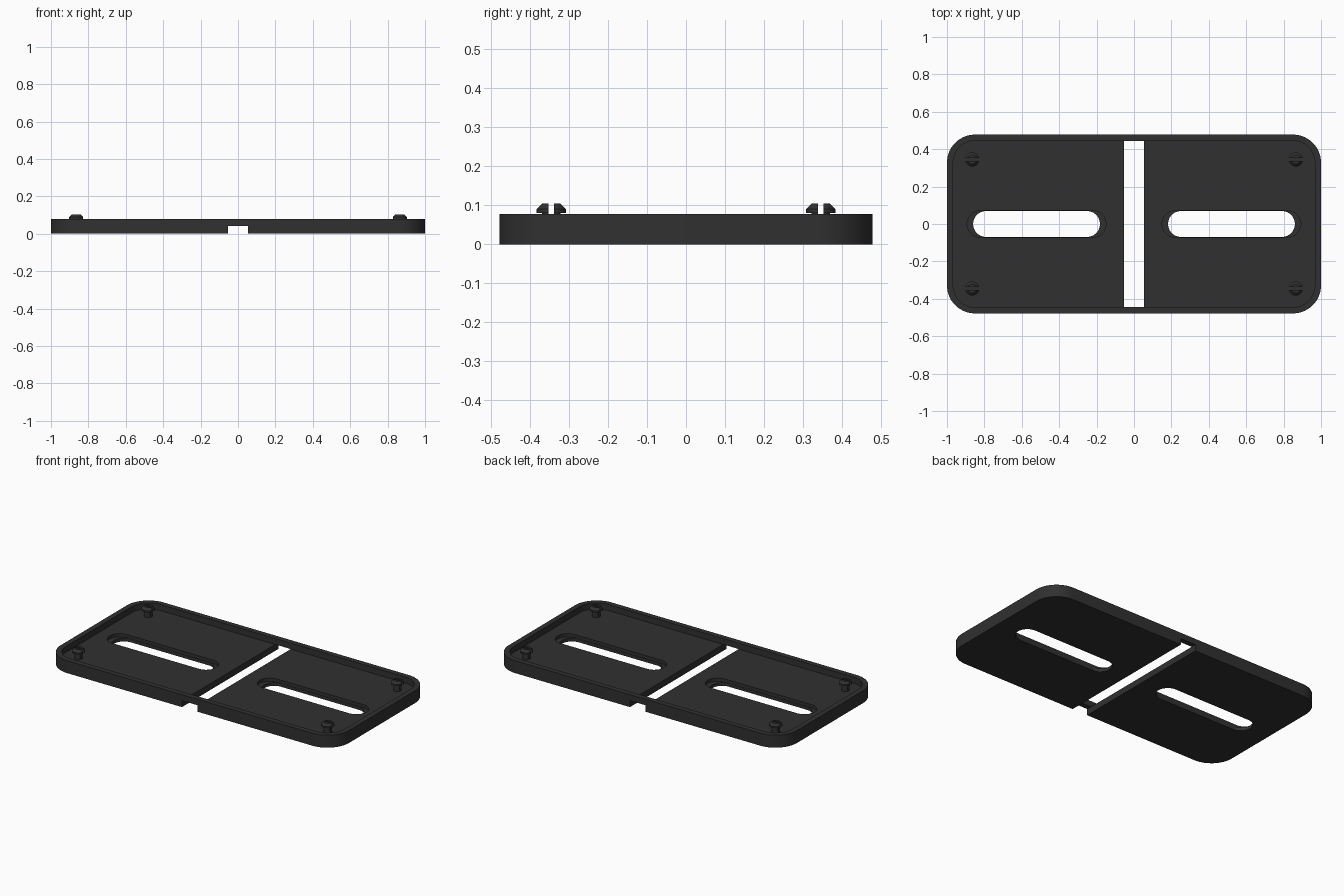
import bpy, bmesh, math

if "Cube" in bpy.data.objects:
    bpy.data.objects.remove(bpy.data.objects["Cube"])

mat = bpy.data.materials.new("dark grey plastic")
mat.diffuse_color = (0.03, 0.03, 0.03, 1)
mat.use_nodes = True
mat.node_tree.nodes["Principled BSDF"].inputs["Base Color"].default_value = mat.diffuse_color


def rounded(hx, hy, r, cx=0, n=14):
    """Outline of a rounded rectangle, counter-clockwise."""
    pts = []
    for q, (sx, sy) in enumerate([(1, 1), (-1, 1), (-1, -1), (1, -1)]):
        for i in range(n + 1):
            a = math.pi / 2 * (q + i / n)
            pts.append((cx + sx * (hx - r) + r * math.cos(a),
                        sy * (hy - r) + r * math.sin(a)))
    return pts


def prism(name, pts, z0, z1):
    bm = bmesh.new()
    face = bm.faces.new([bm.verts.new((x, y, z0)) for x, y in pts])
    ext = bmesh.ops.extrude_face_region(bm, geom=[face])
    verts = [v for v in ext["geom"] if isinstance(v, bmesh.types.BMVert)]
    bmesh.ops.translate(bm, verts=verts, vec=(0, 0, z1 - z0))
    bmesh.ops.remove_doubles(bm, verts=bm.verts, dist=1e-5)
    bmesh.ops.recalc_face_normals(bm, faces=bm.faces)
    return make(name, bm)


def make(name, bm):
    me = bpy.data.meshes.new(name)
    bm.to_mesh(me)
    bm.free()
    me.materials.append(mat)
    ob = bpy.data.objects.new(name, me)
    bpy.context.collection.objects.link(ob)
    return ob


def cut(ob, cutters):
    for c in cutters:
        m = ob.modifiers.new("cut", 'BOOLEAN')
        m.operation, m.solver, m.object = 'DIFFERENCE', 'EXACT', c
    bpy.context.view_layer.objects.active = ob
    for m in list(ob.modifiers):
        bpy.ops.object.modifier_apply(modifier=m.name)
    for c in cutters:
        bpy.data.objects.remove(c)


def smooth(ob):
    bpy.ops.object.select_all(action='DESELECT')
    ob.select_set(True)
    bpy.context.view_layer.objects.active = ob
    bpy.ops.object.shade_smooth_by_angle(angle=math.radians(30))


# Tray: shallow recess, centre channel, two long slots with stepped ends
FLOOR = 0.04
tray = prism("tray", rounded(1, 0.478, 0.15), 0, 0.078)
cutters = [
    prism("recess_cutter", rounded(0.967, 0.445, 0.117), FLOOR, 0.2),
    prism("channel_cutter", [(-0.054, -1), (0.054, -1), (0.054, 1), (-0.054, 1)],
          -0.1, FLOOR + 0.0005),
]
for s in (-1, 1):
    cutters.append(prism("slot_cutter", rounded(0.339, 0.069, 0.0689, s * 0.521), -0.1, 0.2))
    cutters.append(prism("step_cutter", rounded(0.371, 0.071, 0.0709, s * 0.521), 0.02, 0.2))
cut(tray, cutters)
smooth(tray)

# Split snap pegs: stem with a chamfered mushroom head, slit along x
profile = [(0.024, FLOOR - 0.004), (0.024, 0.08), (0.038, 0.08),
           (0.038, 0.09), (0.024, 0.104)]
N = 32
for sx in (-1, 1):
    for sy in (-1, 1):
        cx, cy = sx * 0.865, sy * 0.345
        bm = bmesh.new()
        rings = [[bm.verts.new((cx + r * math.cos(2 * math.pi * i / N),
                                cy + r * math.sin(2 * math.pi * i / N), z))
                  for i in range(N)] for r, z in profile]
        for a, b in zip(rings, rings[1:]):
            for i in range(N):
                j = (i + 1) % N
                bm.faces.new((a[i], a[j], b[j], b[i]))
        bm.faces.new(rings[0][::-1])
        bm.faces.new(rings[-1])
        side = ("left" if sx < 0 else "right") + ("_front" if sy < 0 else "_back")
        peg = make("peg_" + side, bm)
        slit = prism("slit_cutter", [(cx - 0.1, cy - 0.007), (cx + 0.1, cy - 0.007),
                                     (cx + 0.1, cy + 0.007), (cx - 0.1, cy + 0.007)],
                     FLOOR + 0.004, 0.2)
        cut(peg, [slit])
        smooth(peg)
